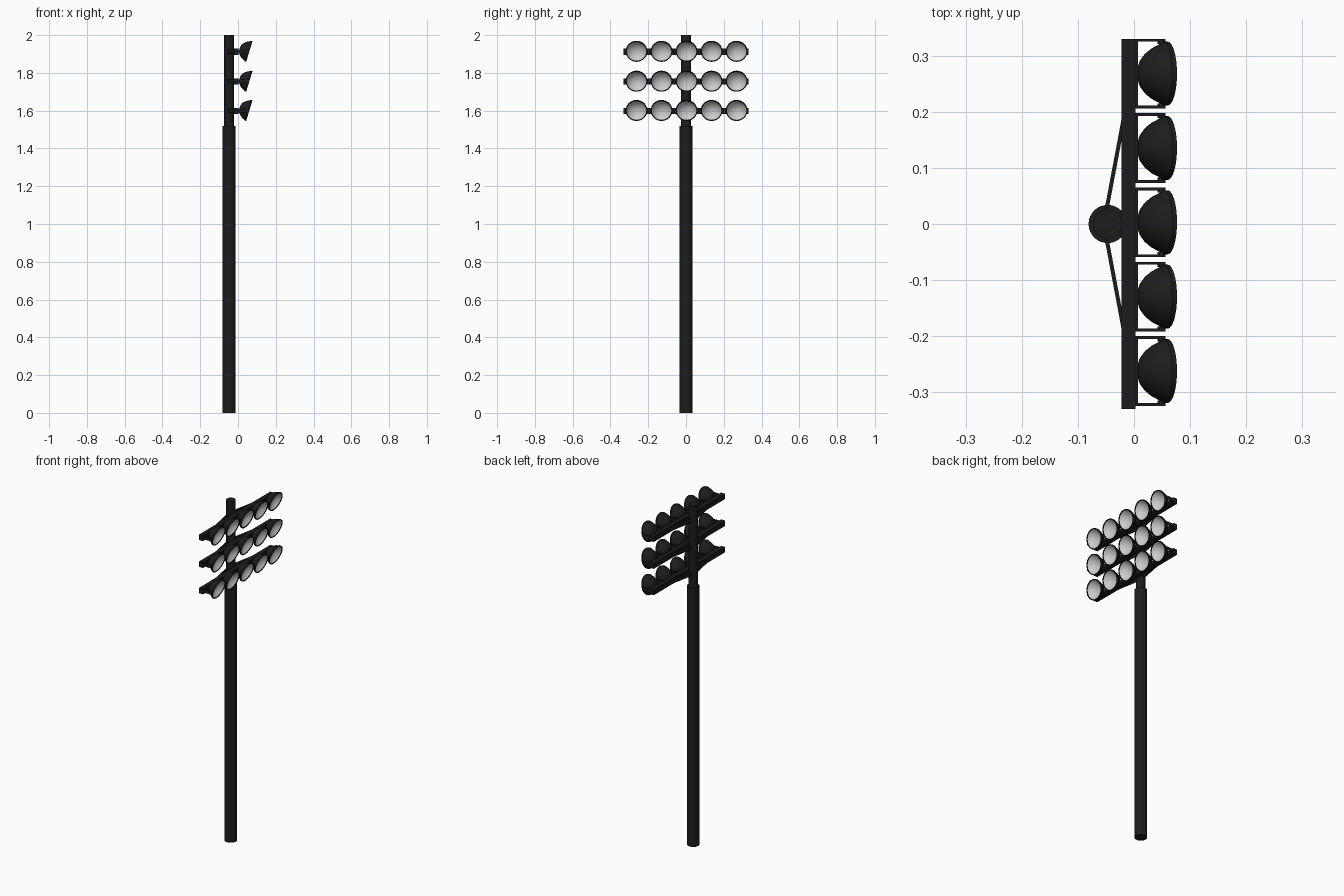
import bpy, bmesh, math
from mathutils import Matrix, Vector

if "Cube" in bpy.data.objects:
    bpy.data.objects.remove(bpy.data.objects["Cube"])


def material(name, c):
    m = bpy.data.materials.new(name)
    m.diffuse_color = (c, c, c, 1)
    m.use_nodes = True
    m.node_tree.nodes["Principled BSDF"].inputs["Base Color"].default_value = m.diffuse_color
    return m


BLACK = material("black_metal", 0.012)
GLASS = material("reflector_grey", 0.7)


def finish(name, bm, mat, smooth=False):
    me = bpy.data.meshes.new(name)
    bmesh.ops.recalc_face_normals(bm, faces=bm.faces[:])
    bm.to_mesh(me)
    bm.free()
    ob = bpy.data.objects.new(name, me)
    bpy.context.collection.objects.link(ob)
    me.materials.append(mat)
    if smooth:
        bpy.ops.object.select_all(action='DESELECT')
        ob.select_set(True)
        bpy.context.view_layer.objects.active = ob
        bpy.ops.object.shade_smooth_by_angle(angle=math.radians(35))
    return ob


def box(bm, x, y, z):
    """Add a box from (min, max) ranges."""
    size = [b - a for a, b in (x, y, z)]
    mid = [(a + b) / 2 for a, b in (x, y, z)]
    bmesh.ops.create_cube(bm, size=1, matrix=Matrix.Translation(mid) @ Matrix.Diagonal((*size, 1)))


def cylinder(bm, r, depth, matrix, seg=32):
    bmesh.ops.create_cone(bm, cap_ends=True, segments=seg, radius1=r, radius2=r,
                          depth=depth, matrix=matrix)


def lathe(bm, profile, steps=32):
    """Spin (x, radius) points around the x axis."""
    vs = [bm.verts.new((x, 0, r)) for x, r in profile]
    es = [bm.edges.new(p) for p in zip(vs, vs[1:])]
    bmesh.ops.spin(bm, geom=vs + es, cent=(0, 0, 0), axis=(1, 0, 0),
                   angle=math.tau, steps=steps)
    bmesh.ops.remove_doubles(bm, verts=bm.verts[:], dist=1e-5)


# Two-stage pole
POLE_X = -0.047
for name, r, z0, z1 in (("lower_pole", 0.034, 0, 1.52), ("upper_pole", 0.026, 1.50, 2.0)):
    bm = bmesh.new()
    cylinder(bm, r, z1 - z0, Matrix.Translation((POLE_X, 0, (z0 + z1) / 2)))
    finish(name, bm, BLACK, True)

# Shared lamp meshes: outer housing with rim, inner reflector bowl
bm = bmesh.new()
lathe(bm, [(-0.054, 0), (-0.053, 0.014), (-0.048, 0.026), (-0.039, 0.037), (-0.027, 0.046),
           (-0.013, 0.053), (-0.008, 0.057), (0, 0.057), (0, 0.053), (-0.006, 0.052)])
housing = finish("lamp_housing", bm, BLACK, True)
bm = bmesh.new()
lathe(bm, [(-0.032, 0), (-0.030, 0.014), (-0.026, 0.026), (-0.020, 0.037),
           (-0.012, 0.046), (-0.003, 0.0535)])
for f in bm.faces:
    f.smooth = True
reflector = finish("lamp_reflector", bm, GLASS, True)
# Bowl faces forward
if sum(p.normal.x * p.area for p in reflector.data.polygons) < 0:
    reflector.data.flip_normals()
lamp_meshes = (housing.data, reflector.data)
for ob in (housing, reflector):
    bpy.data.objects.remove(ob)

for row, z in enumerate((1.600, 1.755, 1.913)):
    # Crossbar
    bm = bmesh.new()
    box(bm, (-0.022, 0.003), (-0.33, 0.33), (z - 0.017, z + 0.015))
    finish(f"crossbar_{row}", bm, BLACK)

    # Diagonal braces from pole to crossbar
    bm = bmesh.new()
    for s in (-1, 1):
        a, b = Vector((-0.05, s * 0.02, z)), Vector((-0.019, s * 0.185, z))
        d = b - a
        bmesh.ops.create_cube(bm, size=1, matrix=Matrix.Translation((a + b) / 2)
                              @ Matrix.Rotation(math.atan2(d.y, d.x), 4, 'Z')
                              @ Matrix.Diagonal((d.length, 0.007, 0.024, 1)))
    finish(f"braces_{row}", bm, BLACK)

    for col in range(-2, 3):
        y = 0.003 + col * 0.1325
        # U-shaped yoke with pivot bolts
        bm = bmesh.new()
        box(bm, (0.001, 0.007), (y - 0.061, y + 0.061), (z - 0.009, z + 0.009))
        for s in (-1, 1):
            ys = sorted((y + s * 0.057, y + s * 0.062))
            box(bm, (0.001, 0.056), ys, (z - 0.009, z + 0.009))
            cylinder(bm, 0.007, 0.008, Matrix.Translation((0.049, y + s * 0.057, z))
                     @ Matrix.Rotation(math.pi / 2, 4, 'X'), 12)
        finish(f"yoke_{row}_{col + 2}", bm, BLACK)

        # Tilted lamp
        for name, me in zip(("lamp_housing", "lamp_reflector"), lamp_meshes):
            ob = bpy.data.objects.new(f"{name}_{row}_{col + 2}", me)
            ob.location = (0.060, y, z)
            ob.rotation_euler = (0, math.radians(17), 0)
            bpy.context.collection.objects.link(ob)
